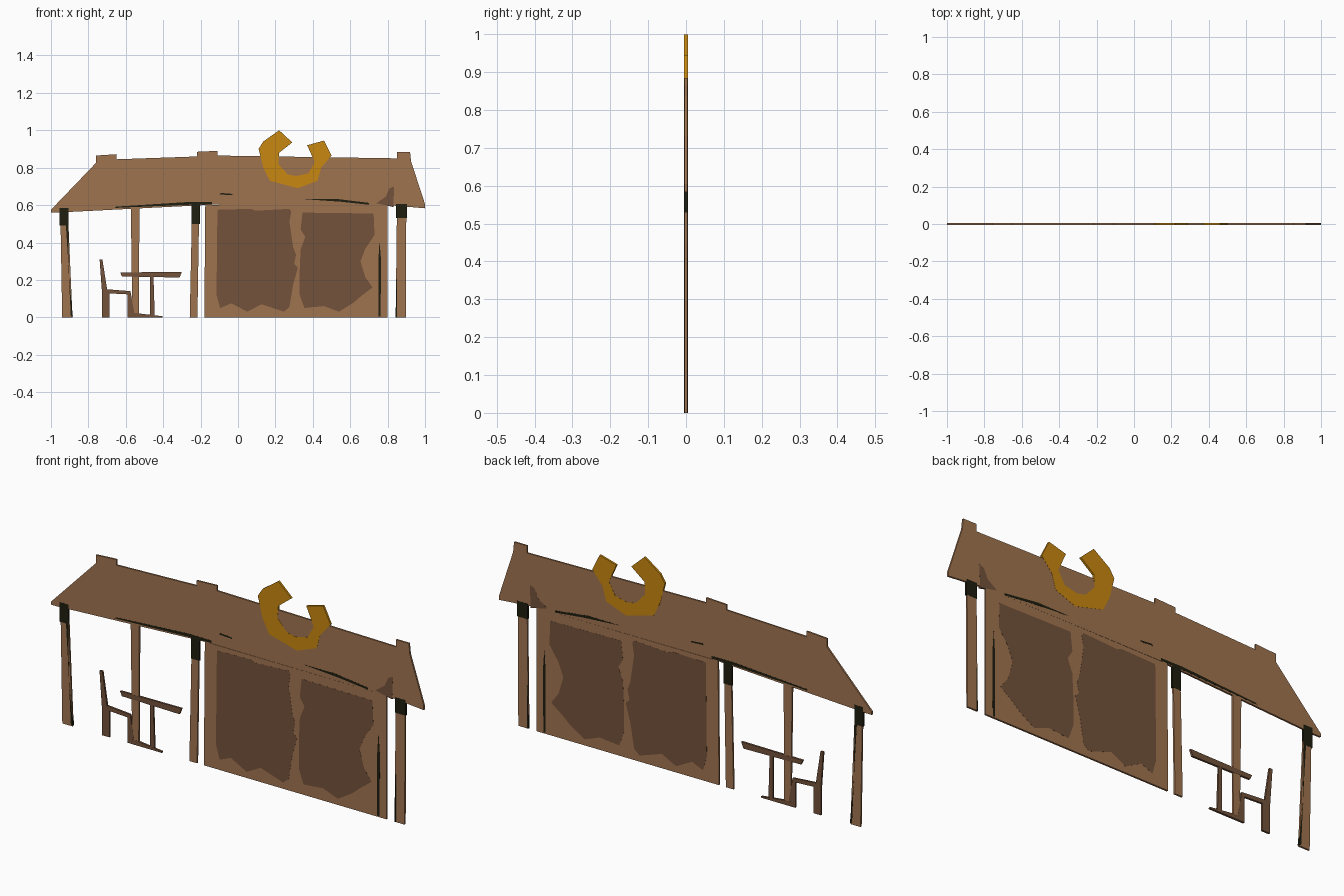
import bpy, bmesh


def material(name, rgb):
    m = bpy.data.materials.new(name)
    m.diffuse_color = (*rgb, 1)
    return m


WOOD = material("light wood", (0.352, 0.174, 0.080))
DARK = material("dark wood", (0.170, 0.084, 0.044))
SHADE = material("blackened wood", (0.014, 0.013, 0.005))
GOLD = material("gold", (0.578, 0.245, 0.005))

BASE, MID, TOP = 0.0044, 0.0048, 0.0051   # half thicknesses of the layered cut-out


def plate(name, pts, mat, half=BASE):
    """Flat silhouette in the xz plane, extruded symmetrically about y = 0."""
    bm = bmesh.new()
    face = bm.faces.new([bm.verts.new((x, -half, z)) for x, z in pts])
    res = bmesh.ops.extrude_face_region(bm, geom=[face])
    moved = [g for g in res["geom"] if isinstance(g, bmesh.types.BMVert)]
    bmesh.ops.translate(bm, verts=moved, vec=(0, 2 * half, 0))
    bmesh.ops.recalc_face_normals(bm, faces=bm.faces)
    me = bpy.data.meshes.new(name)
    bm.to_mesh(me)
    bm.free()
    me.materials.append(mat)
    ob = bpy.data.objects.new(name, me)
    bpy.context.collection.objects.link(ob)
    return ob


# roof with three ridge caps
plate("roof", [(-1, .575), (-.76, .825), (-.76, .865), (-.65, .872), (-.65, .845),
               (-.22, .86), (-.22, .885), (-.11, .89), (-.11, .865), (.85, .85),
               (.85, .885), (.92, .885), (.925, .835), (1, .605), (1, .583),
               (.8, .6), (-.14, .602), (-.97, .56), (-1, .56)], WOOD)

# stable wall
plate("wall", [(-.18, 0), (.8, 0), (.8, .6), (-.175, .601)], WOOD)

# posts, with blackened tops
for name, b0, b1, t0, t1, zt, zs in [
        ("left_post", -.94, -.885, -.95, -.91, .575, .49),
        ("porch_post", -.258, -.217, -.245, -.207, .605, .50),
        ("right_post", .843, .897, .85, .9, .595, .53)]:
    plate(name, [(b0, 0), (b1, 0), (t1, zt), (t0, zt)], WOOD)
    plate(name + "_top", [(t0 - .004, zs), (t1 + .003, zs), (t1 + .003, zt + .01),
                          (t0 - .004, zt + .01)], SHADE, MID)
plate("rear_post", [(-.565, 0), (-.53, 0), (-.527, .59), (-.573, .588)], WOOD)

# dark door panels with ragged edges
plate("left_panel", [(-.11, .575), (.07, .58), (.095, .57), (.275, .58), (.285, .565),
                     (.275, .51), (.295, .375), (.31, .335), (.30, .285), (.32, .265),
                     (.295, .175), (.275, .055), (.245, .03), (.125, .07), (.05, .03),
                     (-.035, .075), (-.095, .05), (-.115, .12)], DARK, MID)
plate("right_panel", [(.345, .56), (.725, .555), (.73, .44), (.68, .365), (.655, .3),
                      (.68, .215), (.72, .16), (.66, .115), (.62, .08), (.54, .03),
                      (.46, .06), (.355, .05), (.33, .12), (.33, .255), (.335, .365),
                      (.36, .43), (.335, .47)], DARK, MID)

# thin blackened cracks and the shadow line under the eave
for name, pts in {
        "left_post_crack": [(-.904, .22), (-.883, .005), (-.894, .005), (-.908, .3),
                            (-.92, .49), (-.908, .49)],
        "wall_crack": [(.75, .005), (.762, .005), (.765, .3), (.757, .41), (.75, .3)],
        "right_post_crack": [(.842, .0), (.85, .0), (.85, .23), (.846, .15)],
        "eave_crack_left": [(-.66, .585), (-.26, .602), (-.14, .604), (-.14, .616),
                            (-.26, .617), (-.65, .592)],
        "eave_crack_right": [(.35, .632), (.55, .618), (.7, .602), (.7, .612), (.52, .634)],
        "roof_crack": [(-.1, .657), (-.03, .653), (-.03, .66), (-.09, .665)]}.items():
    plate(name, pts, SHADE, MID)
plate("roof_stain", [(.74, .61), (.83, .59), (.835, .70), (.81, .69), (.79, .645)], DARK, MID)

# horseshoe sign
plate("horseshoe", [(.11, .9), (.135, .94), (.22, 1), (.29, .935), (.22, .88), (.215, .82),
                    (.265, .765), (.31, .755), (.377, .77), (.41, .83), (.37, .92),
                    (.46, .945), (.5, .865), (.445, .80), (.425, .73), (.32, .69),
                    (.17, .73), (.135, .80)], GOLD, TOP)

# chair, table and foot
plate("chair", [(-.74, .31), (-.725, .31), (-.7, .15), (-.575, .14), (-.55, .0), (-.59, 0),
                (-.59, .123), (-.687, .128), (-.687, 0), (-.727, 0), (-.727, .13)], DARK, MID)
plate("table_top", [(-.63, .24), (-.3, .243), (-.312, .213), (-.62, .218)], DARK, TOP)
plate("table_leg", [(-.47, .22), (-.452, .22), (-.445, .005), (-.47, .005)], DARK)
plate("table_foot", [(-.58, 0), (-.405, 0), (-.405, .006), (-.54, .022), (-.58, .022)], DARK, TOP)
